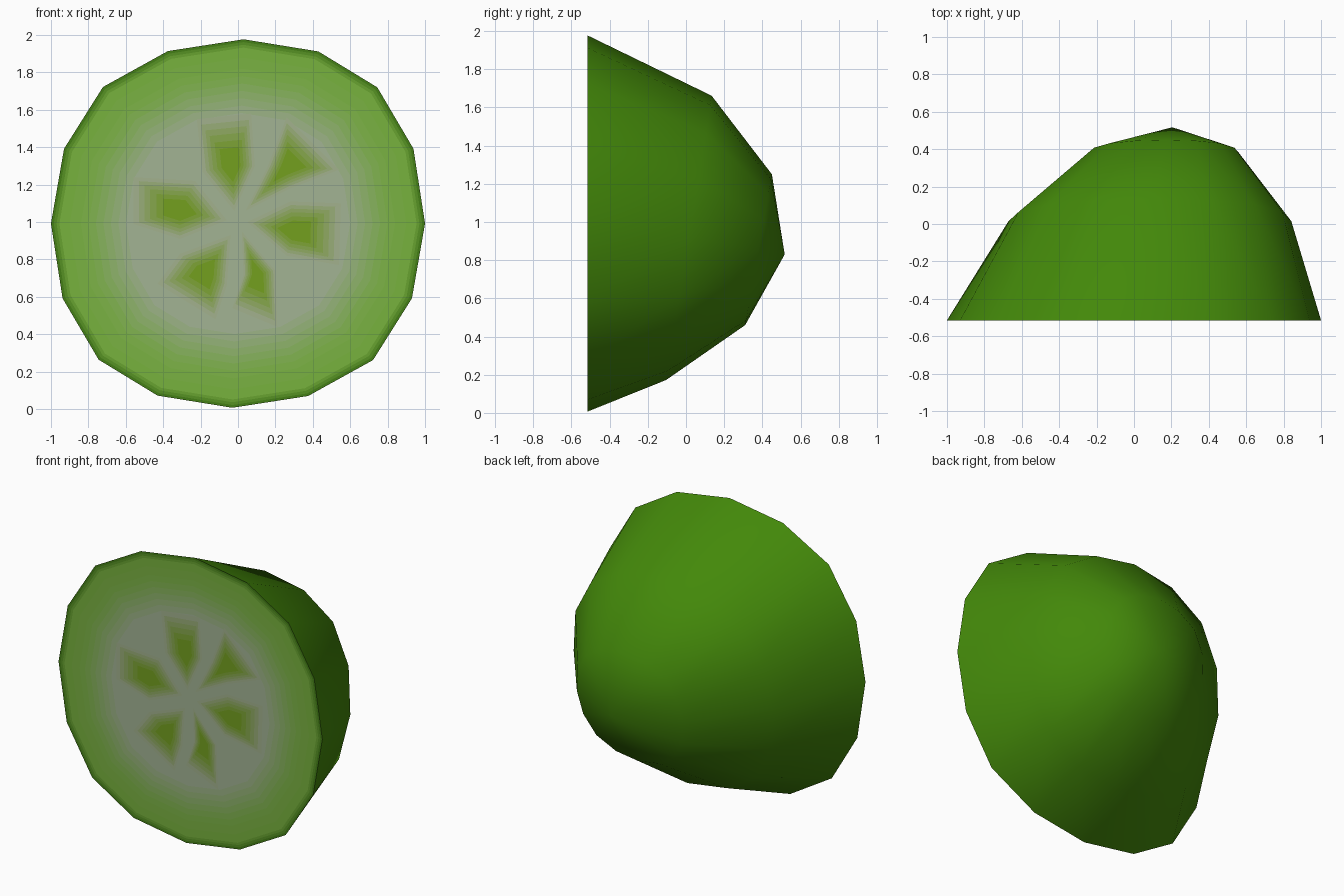
import bpy
from mathutils import Vector

if "Cube" in bpy.data.objects:
    bpy.data.objects.remove(bpy.data.objects["Cube"])


def material(name, rgb):
    m = bpy.data.materials.new(name)
    m.diffuse_color = (*[c ** 2.2 for c in rgb], 1)
    m.use_nodes = True
    m.node_tree.nodes["Principled BSDF"].inputs["Base Color"].default_value = m.diffuse_color
    return m


def mix(a, b, t):
    return [p + (q - p) * t for p, q in zip(a, b)]


def nested(name, rings, tip, mats):
    """Join rings of equal size and close them on a tip; one material per band."""
    n = len(rings[0])
    verts = [p for r in rings for p in r] + [tip]
    faces, slots = [], []
    for k in range(len(rings)):
        for i in range(n):
            a, b = k * n + i, k * n + (i + 1) % n
            faces.append((a, b, b + n, a + n) if k < len(rings) - 1 else (a, b, len(verts) - 1))
            slots.append(min(k, len(mats) - 1))
    me = bpy.data.meshes.new(name)
    me.from_pydata(verts, [], faces)
    for m in mats:
        me.materials.append(m)
    for p, s in zip(me.polygons, slots):
        p.material_index = s
    ob = bpy.data.objects.new(name, me)
    bpy.context.collection.objects.link(ob)
    return ob


# Outline of the cut: half of the 16 corners, the rest is point symmetric
half = [(1, 0), (.938, .4), (.745, .728), (.43, .92), (.03, .985), (-.375, .922), (-.722, .73), (-.93, .4)]
outline = half + [(-x, -z) for x, z in half]


def ring(cx, cy, cz, rad, tilt=0.0):
    return [Vector((cx + rad * x, cy + tilt * rad * z, cz + rad * z)) for x, z in outline]


FRONT, MID = -0.515, 0.992

# Skin: skewed rounded end, drooping down and to the right
skin = nested("skin", [ring(0, FRONT, MID, 1),
                       ring(.085, .015, .917, .756, .16),
                       ring(.16, .38, .855, .401, .177)],
              Vector((.205, .517, .83)), [material("skin_green", (.27, .53, .07))])
skin.data.flip_normals()
skin.data.polygons.foreach_set("use_smooth", [True] * len(skin.data.polygons))

# Cut face: dark rim fading through light green to pale flesh
stops = [(1, (.24, .46, .09)), (.95, (.46, .69, .24)), (.8, (.49, .70, .29)),
         (.58, (.63, .70, .57)), (0, (.64, .69, .58))]
radii = [1, .985, .97, .955, .9, .84, .8, .76, .72, .68, .64, .6]


def flesh(r):
    for (r0, c0), (r1, c1) in zip(stops, stops[1:]):
        if r >= r1:
            return mix(c0, c1, (r0 - r) / (r0 - r1))


bands = [material(f"flesh_{i}", flesh((r + q) / 2)) for i, (r, q) in enumerate(zip(radii, radii[1:] + [.3]))]
nested("cut_face", [ring(0, FRONT, MID, r) for r in radii], Vector((0, FRONT, MID)), bands)

# Seed pockets: outline around a darker core point, fading outward
pockets = [
    ((-.03, 1.30), [(-.22, 1.55), (-.19, 1.27), (-.02, 1.06), (.09, 1.30), (.07, 1.58)]),
    ((.27, 1.30), [(.26, 1.56), (.16, 1.30), (.04, 1.06), (.28, 1.18), (.54, 1.28)]),
    ((.30, .95), [(.55, 1.10), (.28, 1.11), (.05, 1.0), (.26, .82), (.54, .77)]),
    ((.10, .72), [(.21, .44), (-.03, .54), (.03, .72), (.02, .95), (.20, .74)]),
    ((-.17, .73), [(-.12, .48), (-.06, .66), (-.04, .93), (-.31, .83), (-.43, .67)]),
    ((-.31, 1.06), [(-.56, .99), (-.31, .91), (-.06, 1.01), (-.23, 1.22), (-.56, 1.24)]),
]
scales = [1, .88, .76, .64, .5, .36]
fade = [material(f"seed_{i}", mix((.63, .69, .55), (.45, .62, .14), i / (len(scales) - 1)))
        for i in range(len(scales))]
for i, ((cx, cz), pts) in enumerate(pockets):
    # keep each outline turning the same way as the cut face
    area = sum(a[0] * b[1] - b[0] * a[1] for a, b in zip(pts, pts[1:] + pts[:1]))
    pts = pts if area > 0 else pts[::-1]
    y = FRONT - .003
    rings = [[Vector((cx + (x - cx) * s, y, cz + (z - cz) * s)) for x, z in pts] for s in scales]
    nested(f"seed_pocket_{i + 1}", rings, Vector((cx, y, cz)), fade)
